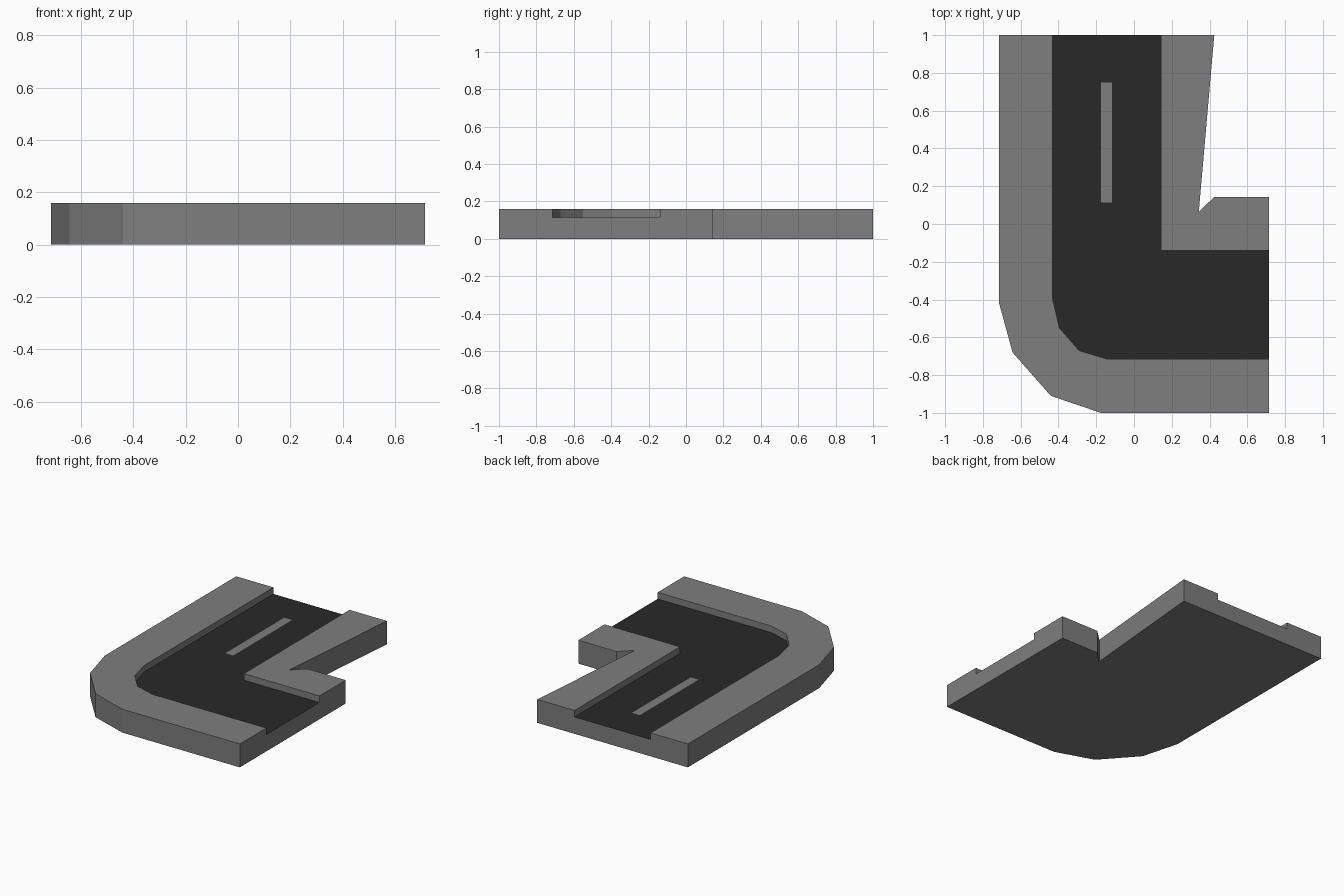
import bpy, bmesh

if "Cube" in bpy.data.objects:
    bpy.data.objects.remove(bpy.data.objects["Cube"])

ROAD_Z, KERB_Z = 0.115, 0.16

# Plan paths, counter-clockwise seen from above
outer = [(-.714, 1), (-.714, -.42), (-.643, -.68), (-.44, -.91), (-.175, -1), (.714, -1)]
outer_lip = [(.714, -.714), (-.145, -.714), (-.29, -.67), (-.395, -.55), (-.432, -.39), (-.432, 1)]
inner = [(.714, -.14), (.714, .143), (.425, .143), (.343, .065), (.425, 1), (.143, 1)]
inner_lip = [(.143, 1), (.143, -.14), (.714, -.14)]


def flat(bm, pts, z, down=False):
    """Horizontal face from a plan outline."""
    vs = [bm.verts.new((x, y, z)) for x, y in pts]
    bm.faces.new(vs[::-1] if down else vs)


def walls(bm, path, z0, z1):
    """Vertical quads along a plan path, facing right of travel."""
    for (ax, ay), (bx, by) in zip(path, path[1:]):
        bm.faces.new([bm.verts.new(p) for p in
                      ((ax, ay, z0), (bx, by, z0), (bx, by, z1), (ax, ay, z1))])


def material(name, level):
    mat = bpy.data.materials.new(name)
    mat.diffuse_color = (level, level, level, 1)
    mat.use_nodes = True
    mat.node_tree.nodes["Principled BSDF"].inputs["Base Color"].default_value = mat.diffuse_color
    return mat


def finish(bm, name, mat):
    bmesh.ops.remove_doubles(bm, verts=bm.verts, dist=1e-4)
    me = bpy.data.meshes.new(name)
    bm.to_mesh(me)
    bm.free()
    me.materials.append(mat)
    bpy.context.collection.objects.link(bpy.data.objects.new(name, me))


concrete = material("concrete", .21)
asphalt = material("asphalt", .022)

# Pavement body: underside, raised kerbs and road ends
bm = bmesh.new()
flat(bm, outer + outer_lip[:1] + inner + outer_lip[-1:], 0, down=True)
flat(bm, outer + outer_lip, KERB_Z)
flat(bm, inner + inner_lip[1:2], KERB_Z)
walls(bm, outer_lip[-1:] + outer + outer_lip[:1], 0, KERB_Z)
walls(bm, inner, 0, KERB_Z)
walls(bm, outer_lip, ROAD_Z, KERB_Z)
walls(bm, inner_lip, ROAD_Z, KERB_Z)
walls(bm, [outer_lip[0], inner[0]], 0, ROAD_Z)
walls(bm, [inner[-1], outer_lip[-1]], 0, ROAD_Z)
finish(bm, "pavement", concrete)

# Dark road surface
bm = bmesh.new()
flat(bm, outer_lip[::-1] + inner_lip[::-1], ROAD_Z)
finish(bm, "road_surface", asphalt)

# Painted lane dash
bm = bmesh.new()
flat(bm, [(-.175, .115), (-.116, .115), (-.116, .75), (-.175, .75)], ROAD_Z + .002)
finish(bm, "lane_dash", concrete)
